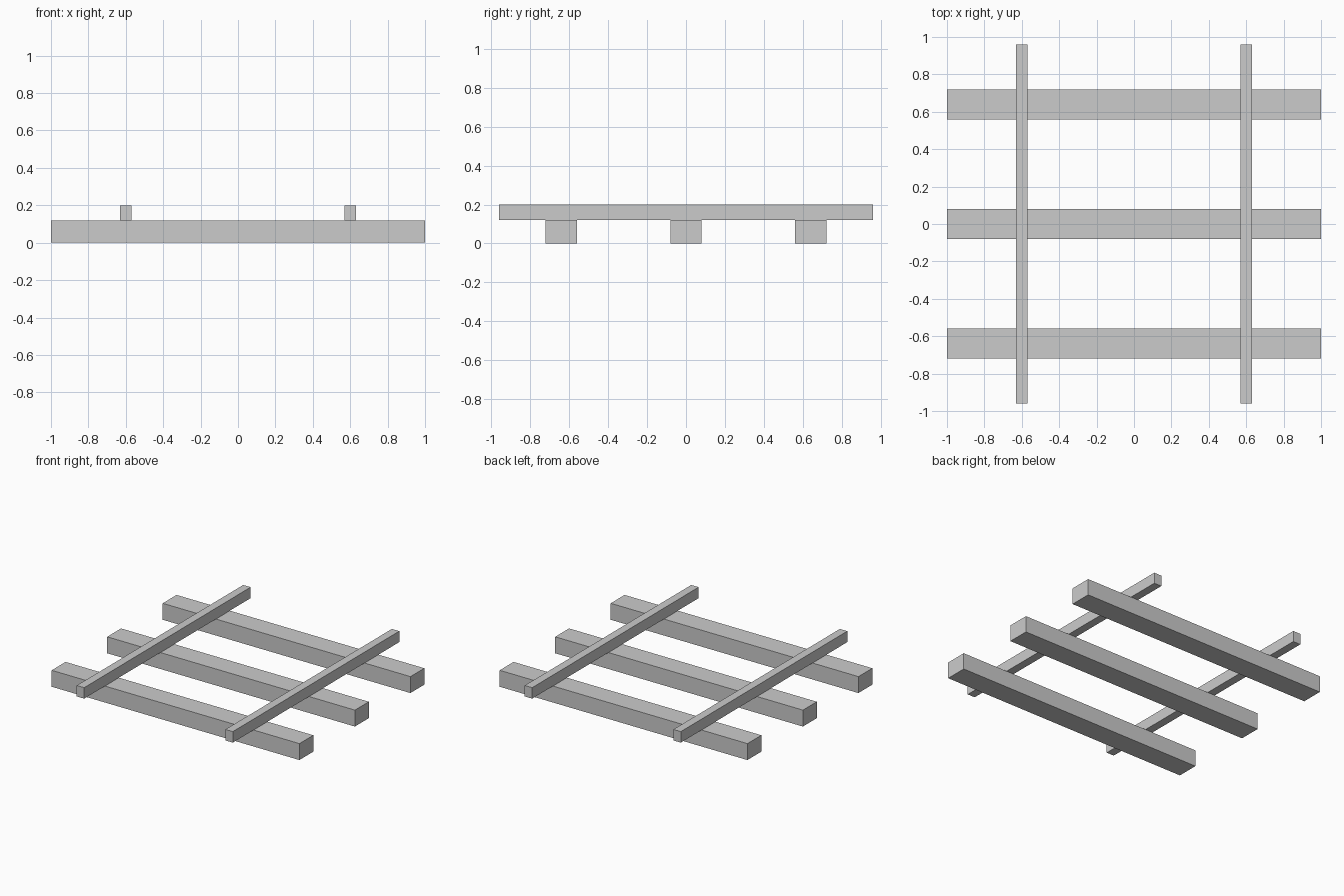
import bpy

if "Cube" in bpy.data.objects:
    bpy.data.objects.remove(bpy.data.objects["Cube"])


def box(name, size, center):
    bpy.ops.mesh.primitive_cube_add(size=1, location=center)
    obj = bpy.context.object
    obj.name = name
    obj.scale = size
    bpy.ops.object.transform_apply(location=False, rotation=False, scale=True)
    return obj


# Three wide sleepers lying on the ground along x
for label, y in (("front", -0.64), ("middle", 0.0), ("back", 0.64)):
    box(f"{label}_sleeper", (2.0, 0.16, 0.12), (0, y, 0.06))

# Two narrow rails resting across the sleepers along y
for label, x in (("left", -0.6), ("right", 0.6)):
    box(f"{label}_rail", (0.06, 1.92, 0.08), (x, 0, 0.16))
